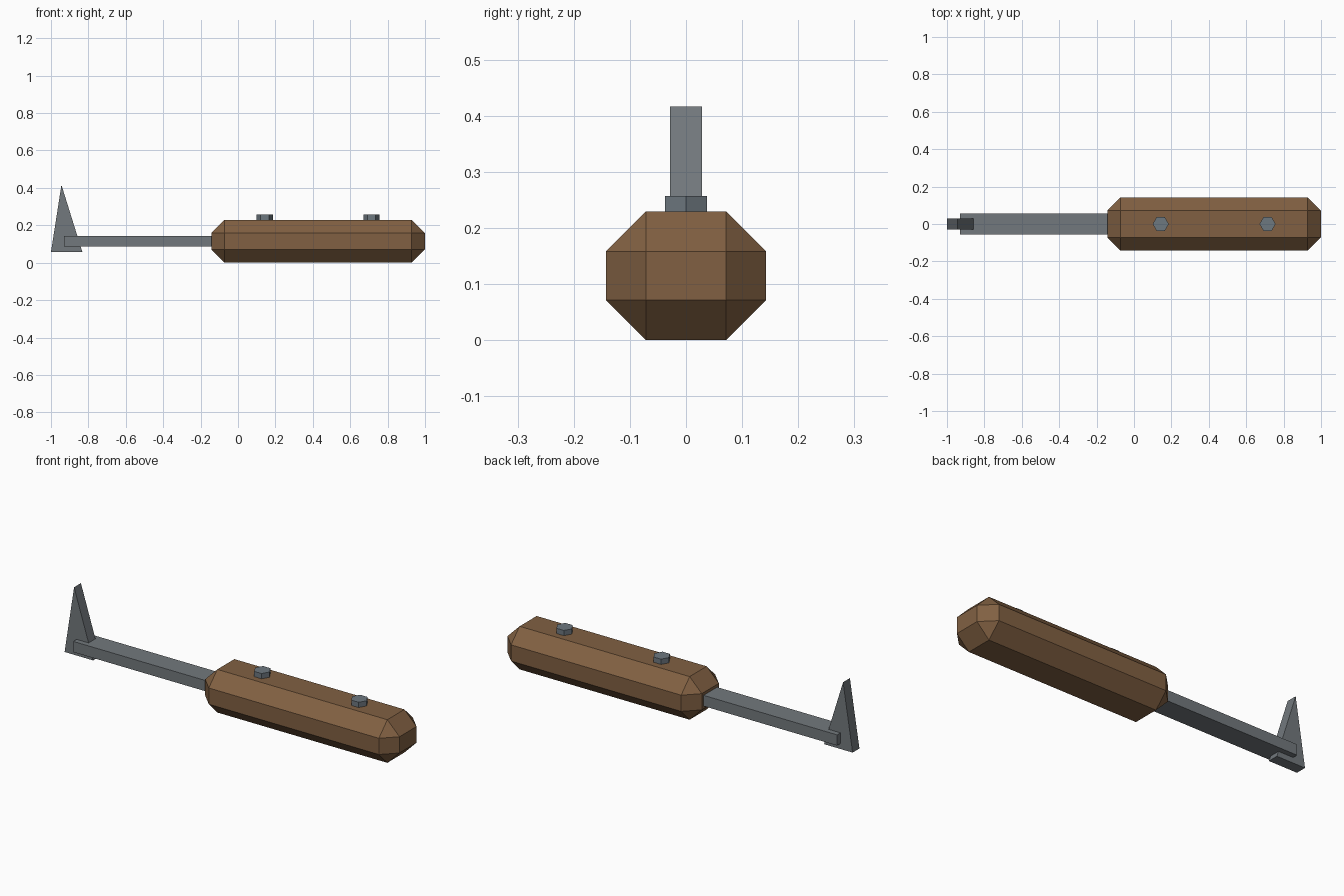
import bpy, bmesh, math
from mathutils import Vector

if "Cube" in bpy.data.objects:
    bpy.data.objects.remove(bpy.data.objects["Cube"])


def material(name, rgb):
    m = bpy.data.materials.new(name)
    m.diffuse_color = (*rgb, 1)
    m.use_nodes = True
    m.node_tree.nodes["Principled BSDF"].inputs["Base Color"].default_value = m.diffuse_color
    return m


wood = material("brown wood", (0.22, 0.118, 0.055))
steel = material("grey steel", (0.17, 0.19, 0.205))
bolt_steel = material("blue grey steel", (0.155, 0.188, 0.215))


def finish(name, bm, mat):
    bmesh.ops.recalc_face_normals(bm, faces=bm.faces)
    mesh = bpy.data.meshes.new(name)
    bm.to_mesh(mesh)
    bm.free()
    mesh.materials.append(mat)
    obj = bpy.data.objects.new(name, mesh)
    bpy.context.collection.objects.link(obj)
    return obj


def box(name, lo, hi, mat, chamfer=0):
    bm = bmesh.new()
    bmesh.ops.create_cube(bm, size=1)
    lo, hi = Vector(lo), Vector(hi)
    for v in bm.verts:
        v.co = (lo + hi) / 2 + v.co * (hi - lo)
    if chamfer:
        bmesh.ops.bevel(bm, geom=bm.edges[:], offset=chamfer, offset_type='OFFSET',
                        segments=1, affect='EDGES')
    return finish(name, bm, mat)


def prism(name, points, direction, mat):
    """Extrude a flat outline along a vector."""
    bm = bmesh.new()
    face = bm.faces.new([bm.verts.new(p) for p in points])
    ext = bmesh.ops.extrude_face_region(bm, geom=[face], use_keep_orig=True)
    verts = [g for g in ext["geom"] if isinstance(g, bmesh.types.BMVert)]
    bmesh.ops.translate(bm, verts=verts, vec=direction)
    return finish(name, bm, mat)


# Chamfered wooden handle
box("handle", (-0.143, -0.143, 0), (1, 0.143, 0.229), wood, chamfer=0.0714)

# Flat shaft running into the handle
box("shaft", (-0.929, -0.057, 0.086), (-0.071, 0.057, 0.143), steel)

# Triangular hook blade through the shaft tip
prism("blade", [(-1, -0.0286, 0.057), (-0.832, -0.0286, 0.057), (-0.944, -0.0286, 0.416)],
      (0, 0.0572, 0), steel)

# Hexagonal bolts on top of the handle
for i, x in enumerate((0.143, 0.714)):
    ring = [(x + 0.043 * math.cos(a * math.pi / 3), 0.043 * math.sin(a * math.pi / 3), 0.2)
            for a in range(6)]
    prism(f"bolt_{i + 1}", ring, (0, 0, 0.057), bolt_steel)
